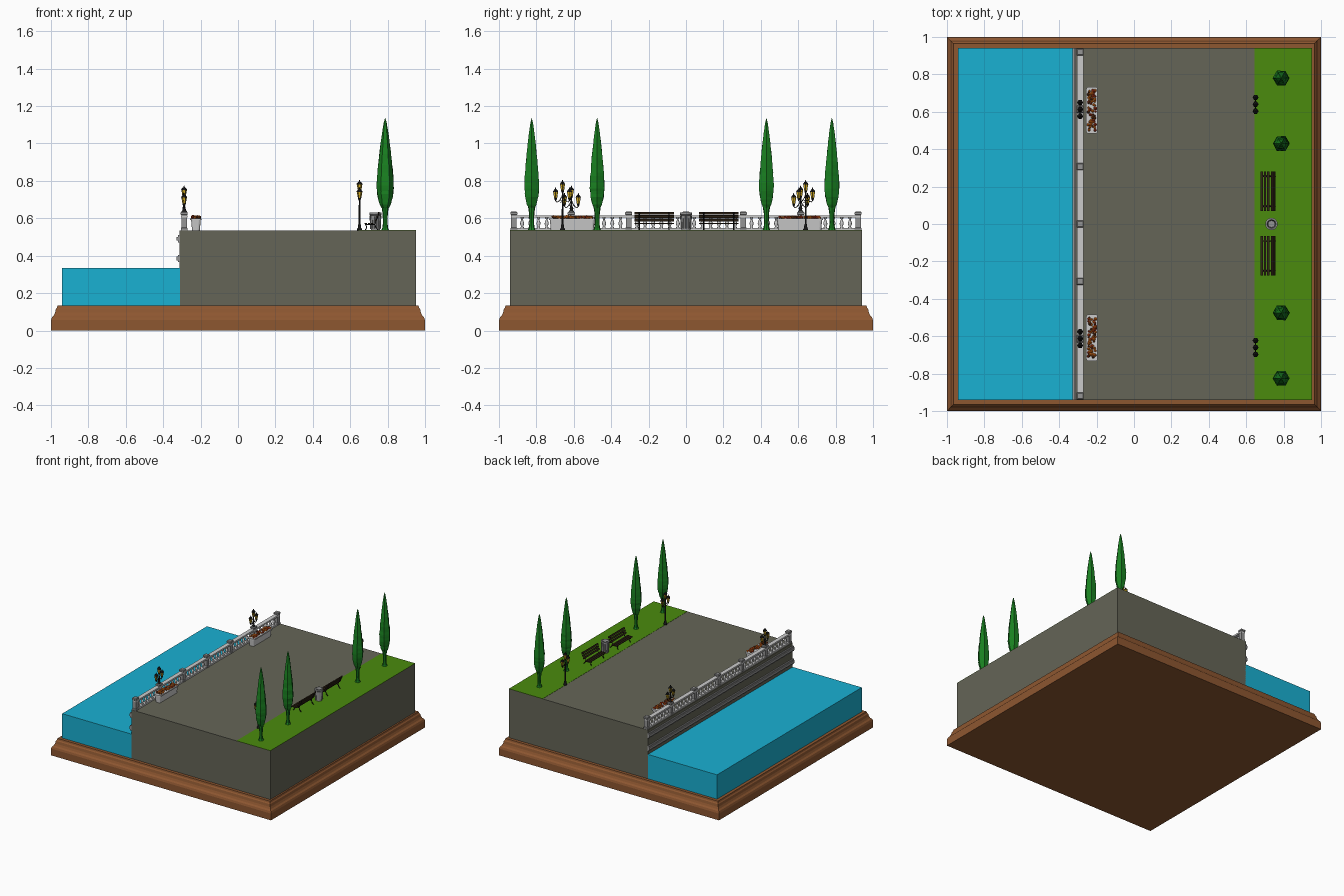
import bpy, bmesh, math, random
from mathutils import Vector, Matrix

if "Cube" in bpy.data.objects:
    bpy.data.objects.remove(bpy.data.objects["Cube"])
random.seed(4)


def mat(name, r, g, b):
    m = bpy.data.materials.new(name)
    m.diffuse_color = (r, g, b, 1)
    m.use_nodes = True
    m.node_tree.nodes["Principled BSDF"].inputs["Base Color"].default_value = m.diffuse_color
    return m


WOOD = mat("base_wood", .27, .095, .03)
STONE = mat("paving", .13, .13, .095)
WATER = mat("water", .01, .44, .65)
GRASS = mat("grass", .07, .26, .004)
LEAF = mat("foliage", .01, .22, .015)
BLACK = mat("iron", .008, .008, .008)
GLASS = mat("lamp_glass", .8, .5, .02)
DARK = mat("bench_wood", .03, .018, .008)
FLOWERS = [mat("flower_orange", .8, .17, .01), mat("flower_red", .45, .04, .01),
           mat("flower_brown", .15, .04, .01)]
PALE = mat("pale_stone", .55, .55, .55)
GREY = mat("grey_stone", .3, .3, .3)


def finish(name, bm, mats, smooth=False):
    me = bpy.data.meshes.new(name)
    bmesh.ops.recalc_face_normals(bm, faces=bm.faces)
    for f in bm.faces:
        f.smooth = smooth
    bm.to_mesh(me)
    bm.free()
    for m in mats:
        me.materials.append(m)
    ob = bpy.data.objects.new(name, me)
    bpy.context.collection.objects.link(ob)
    return ob


# Box from min/max corners; taper narrows the bottom, round_r rounds the upright edges
def box(name, x0, x1, y0, y1, z0, z1, m, taper=1.0, round_r=0, tilt=0):
    bm = bmesh.new()
    bmesh.ops.create_cube(bm, size=1)
    size = Vector((x1 - x0, y1 - y0, z1 - z0))
    for v in bm.verts:
        if v.co.z < 0:
            v.co.x *= taper
            v.co.y *= 1 - (1 - taper) * size.x / size.y
        v.co = v.co * size
    if round_r:
        edges = [e for e in bm.edges if abs(e.verts[0].co.z - e.verts[1].co.z) > size.z / 2]
        bmesh.ops.bevel(bm, geom=edges, offset=round_r, segments=3, affect='EDGES', profile=.5)
    ob = finish(name, bm, [m])
    ob.location = ((x0 + x1) / 2, (y0 + y1) / 2, (z0 + z1) / 2)
    ob.rotation_euler.y = tilt
    return ob


# Solid of revolution from (radius, z) points
def lathe(name, prof, n, loc, m, smooth=False, turn=0.0, jitter=0.0):
    bm = bmesh.new()
    rings = []
    for r, z in prof:
        ring = []
        for i in range(n):
            a = turn + 2 * math.pi * i / n
            k = r * (1 + random.uniform(-jitter, jitter))
            ring.append(bm.verts.new((k * math.cos(a), k * math.sin(a), z)))
        rings.append(ring)
    for a, b in zip(rings, rings[1:]):
        for i in range(n):
            j = (i + 1) % n
            bm.faces.new((a[i], a[j], b[j], b[i]))
    bm.faces.new(rings[0][::-1])
    bm.faces.new(rings[-1])
    ob = finish(name, bm, [m], smooth)
    ob.location = loc
    return ob


def square(prof):
    return [(r * math.sqrt(2), z) for r, z in prof]


# Tube along a polyline
def tube(name, pts, r, m):
    cu = bpy.data.curves.new(name, 'CURVE')
    cu.dimensions = '3D'
    cu.bevel_depth, cu.bevel_resolution, cu.use_fill_caps = r, 1, True
    sp = cu.splines.new('POLY')
    sp.points.add(len(pts) - 1)
    for p, q in zip(sp.points, pts):
        p.co = (*q, 1)
    tmp = bpy.data.objects.new(name, cu)
    me = bpy.data.meshes.new_from_object(tmp)
    bpy.data.objects.remove(tmp)
    me.materials.clear()
    me.materials.append(m)
    bpy.context.collection.objects.link(bpy.data.objects.new(name, me))


# Moulded base, water, quay and lawn
Q = math.pi / 4
lathe("base", square([(1, 0), (1, .055), (.995, .07), (.985, .08), (.978, .095), (.974, .115),
                      (.968, .122), (.965, .135)]), 4, (0, 0, 0), WOOD, turn=Q)
box("water", -.94, -.31, -.94, .94, .135, .335, WATER)
box("quay", -.312, .952, -.94, .94, .135, .535, STONE)
box("lawn", .645, .952, -.94, .94, .534, .5365, GRASS)

# Quay wall mouldings
for z in (.385, .49):
    box("wall_ledge", -.322, -.31, -.942, .942, z - .02, z + .02, GREY)
    box("wall_ledge_lip", -.328, -.31, -.942, .942, z - .01, z + .01, GREY)

# Balustrade: rails, posts and turned balusters
BX = -.288
box("bottom_rail", BX - .016, BX + .016, -.935, .935, .535, .548, PALE)
box("top_rail", BX - .017, BX + .017, -.935, .935, .603, .616, PALE)
posts = [-.92 + i * 1.84 / 6 for i in range(7)]
post_prof = square([(.018, 0), (.018, .012), (.015, .015), (.015, .082), (.019, .086),
                    (.019, .096), (.014, .101)])
bal_prof = [(.009, 0), (.009, .006), (.005, .01), (.011, .022), (.01, .03), (.005, .044),
            (.005, .05), (.009, .053), (.009, .057)]
for y in posts:
    lathe("balustrade_post", post_prof, 4, (BX, y, .535), GREY, turn=Q)
for y in posts[:-1]:
    for k in range(1, 7):
        lathe("baluster", bal_prof, 8, (BX, y + k * 1.84 / 42, .547), PALE, True)


# Three-armed lamp: lanterns hang off a pole from z0 to the top
def lantern(x, y, top):
    loc = (x, y, top - .06)
    lathe("lantern_foot", [(.003, -.012), (.008, -.002), (.009, .004)], 6, loc, BLACK)
    lathe("lantern_glass", [(.008, .004), (.014, .036)], 6, loc, GLASS)
    lathe("lantern_cap", [(.016, .036), (.016, .039), (.009, .048), (.003, .052), (.003, .058),
                          (.001, .06)], 6, loc, BLACK)
    for i in range(6):
        a = math.pi * i / 3
        p = [(x + r * math.cos(a), y + r * math.sin(a), top - .06 + z)
             for r, z in ((.008, .004), (.014, .037))]
        tube("lantern_bar", p, .0012, BLACK)


def lamp(x, y, z0, top):
    lathe("lamp_pole", [(.014, 0), (.014, .008), (.009, .013), (.008, .03), (.005, .035),
                        (.004, top - z0 - .065)], 10, (x, y, z0), BLACK, True)
    lathe("lamp_collar", [(.004, 0), (.007, .004), (.004, .008)], 8, (x, y, top - .09), BLACK)
    lantern(x, y, top)
    for s in (-1, 1):
        arm = [(0, -.082), (.01, -.1), (.02, -.114), (.03, -.118), (.036, -.112), (.037, -.1)]
        tube("lamp_arm", [(x, y + s * d, top + h) for d, h in arm], .0025, BLACK)
        curl = [(.004 + .009 * math.cos(t * .7) + .008, -.122 + .007 * math.sin(t * .7))
                for t in range(8)]
        tube("lamp_scroll", [(x, y + s * d, top + h + .008) for d, h in curl], .0015, BLACK)
        lantern(x, y + s * .037, top - .04)


for y in (-.613, .613):
    lamp(BX, y, .63, .775)
for y in (-.66, .64):
    lamp(.65, y, .535, .805)

# Planters with flower heads
for y in (-.608, .608):
    box("planter", -.251, -.199, y - .12, y + .12, .535, .596, PALE, .8, .012)
    box("planter_rim", -.256, -.194, y - .125, y + .125, .59, .6, PALE, 1, .014)
    bm = bmesh.new()
    for i in range(70):
        p = Vector((-.225 + random.uniform(-.02, .02), y + random.uniform(-.108, .108),
                    .602 + random.uniform(0, .006)))
        new = bmesh.ops.create_icosphere(bm, subdivisions=1, radius=random.uniform(.006, .01),
                                         matrix=Matrix.Translation(p))
        c = random.choice((0, 0, 1, 2))
        for f in {f for v in new["verts"] for f in v.link_faces}:
            f.material_index = c
    finish("flowers", bm, FLOWERS)

# Benches facing the water
for y in (-.17, .175):
    for i in range(3):
        x = .677 + i * .017
        box("seat_slat", x, x + .013, y - .105, y + .105, .57, .576, DARK)
    for i in range(3):
        x, z = .734 + i * .007, .584 + i * .018
        box("back_slat", x, x + .006, y - .105, y + .105, z, z + .014, DARK, tilt=.35)
    for s in (-.08, .08):
        yy = y + s
        tube("bench_frame", [(.678, yy, .568), (.73, yy, .567), (.757, yy, .632)], .003, BLACK)
        tube("bench_front_leg", [(.684, yy, .567), (.688, yy, .55), (.68, yy, .536)], .003, BLACK)
        tube("bench_back_leg", [(.73, yy, .567), (.738, yy, .55), (.75, yy, .536)], .003, BLACK)

# Litter bin
lathe("bin", [(.024, 0), (.024, .006), (.028, .008), (.03, .08), (.033, .083), (.033, .094),
              (.024, .096), (.02, .085), (.018, .05)], 16, (.735, 0, .536), GREY)
for i in range(16):
    a = math.tau * (i + .5) / 16
    c, s = math.cos(a), math.sin(a)
    tube("bin_slat", [(.735 + .028 * c, .028 * s, .546), (.735 + .03 * c, .03 * s, .615)], .002, GREY)

# Cypress trees
key = [(.016, .115), (.03, .14), (.04, .18), (.045, .225), (.044, .27), (.039, .33), (.033, .39),
       (.026, .45), (.017, .52), (.008, .575), (.001, .6)]
crown = []
for (r0, z0), (r1, z1) in zip(key, key[1:]):
    crown += [(r0 + (r1 - r0) * t / 3, z0 + (z1 - z0) * t / 3) for t in range(3)]
crown.append(key[-1])
for y in (-.825, -.475, .43, .78):
    loc = (.787, y, .535)
    lathe("tree_trunk", [(.022, 0), (.016, .012), (.012, .04), (.014, .09), (.02, .13)], 8, loc, LEAF)
    lathe("tree_crown", crown, 6, loc, LEAF, jitter=.04)
